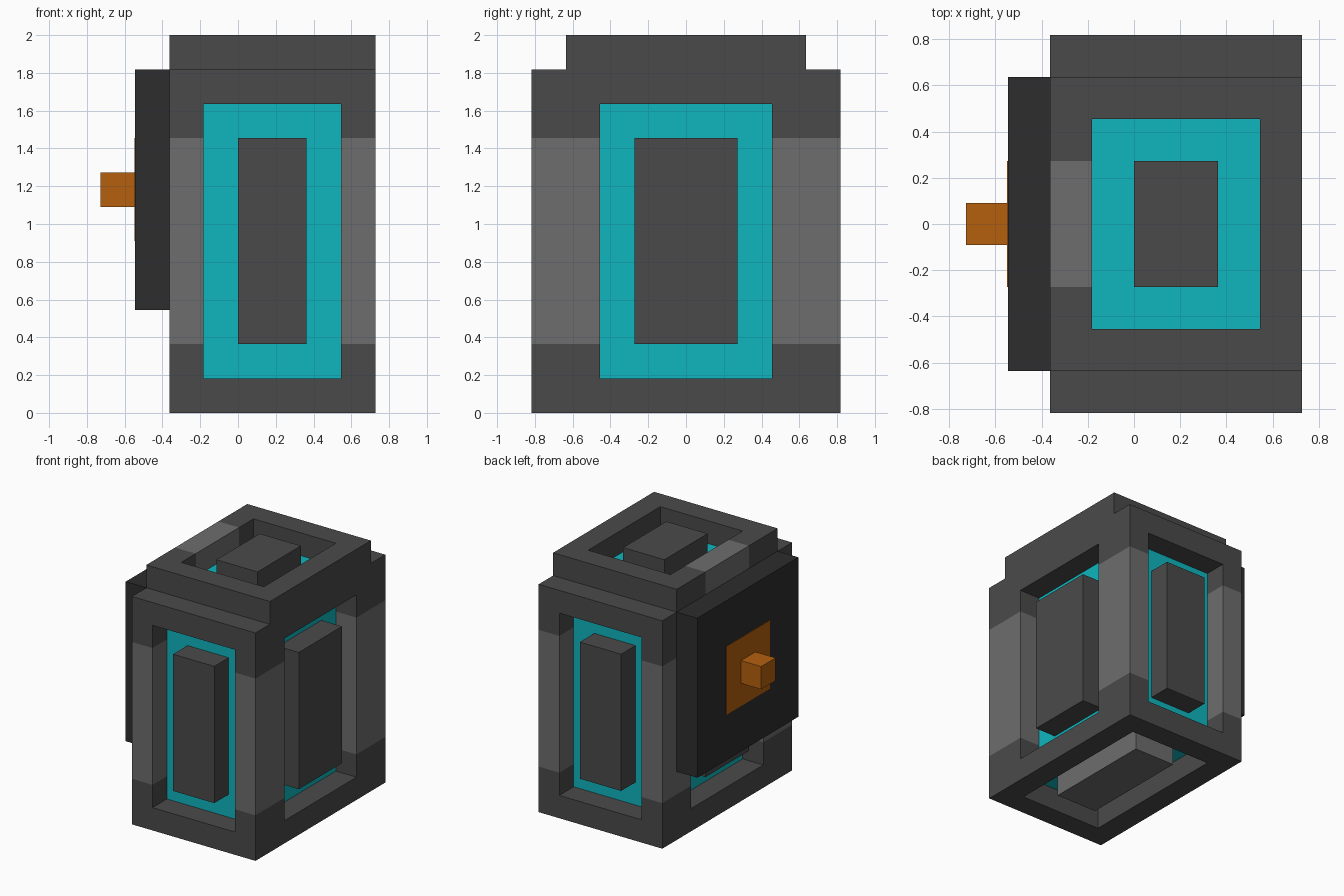
import bpy
import bmesh
from mathutils import Vector

cube = bpy.data.objects.get("Cube")
if cube:
    bpy.data.objects.remove(cube, do_unlink=True)

U = 2 / 11  # one block unit; the model is 11 units tall


def material(name, hex_code):
    """Flat material from an sRGB hex colour."""
    rgb = []
    for i in (0, 2, 4):
        c = int(hex_code[i:i + 2], 16) / 255
        rgb.append(c / 12.92 if c <= 0.04045 else ((c + 0.055) / 1.055) ** 2.4)
    mat = bpy.data.materials.new(name)
    mat.use_nodes = True
    bsdf = mat.node_tree.nodes["Principled BSDF"]
    bsdf.inputs["Base Color"].default_value = (*rgb, 1)
    bsdf.inputs["Roughness"].default_value = 0.8
    mat.diffuse_color = (*rgb, 1)
    return mat


DARK = material("dark grey", "4a4a4a")
LIGHT = material("light grey", "6d6d6d")
CYAN = material("cyan", "0eb6be")
BLACK = material("charcoal", "2d2d2d")
ORANGE = material("orange", "b5600f")


def box(name, mat, x, y, z):
    """Box spanning the (low, high) ranges, given in block units."""
    lo, hi = (Vector(v) * U for v in zip(x, y, z))
    bm = bmesh.new()
    bmesh.ops.create_cube(bm, size=1)
    for v in bm.verts:
        v.co = Vector((lo[i] + (v.co[i] + 0.5) * (hi[i] - lo[i]) for i in range(3)))
    mesh = bpy.data.meshes.new(name)
    bm.to_mesh(mesh)
    bm.free()
    mesh.materials.append(mat)
    obj = bpy.data.objects.new(name, mesh)
    bpy.context.collection.objects.link(obj)
    return obj


def span(sign, a, b):
    """Range a..b, mirrored when sign is -1."""
    return (a, b) if sign > 0 else (-b, -a)


# Glowing core, seen at the bottom of every recess
box("core", CYAN, (-1, 3), (-3.5, 3.5), (1, 10))

SIDES_X = {"left": (3, 4), "right": (-2, -1)}
SIDES_Y = {"front": -1, "back": 1}

# Corner posts: dark ends with a light middle
for xn, x in SIDES_X.items():
    for yn, s in SIDES_Y.items():
        y = span(s, 2.5, 4.5)
        box(f"{yn}_{xn}_post_foot", DARK, x, y, (0, 2))
        box(f"{yn}_{xn}_post", LIGHT, x, y, (2, 8))
        box(f"{yn}_{xn}_post_head", DARK, x, y, (8, 10))

# Lower and upper beams between the posts
for level, z in {"lower": (0, 1), "upper": (9, 10)}.items():
    for yn, s in SIDES_Y.items():
        box(f"{yn}_{level}_beam", DARK, (-1, 3), span(s, 3.5, 4.5), z)
    for xn, x in SIDES_X.items():
        box(f"{xn}_{level}_beam", DARK, x, (-2.5, 2.5), z)

# Raised rim on top, with a light section on the right rail
for yn, s in SIDES_Y.items():
    box(f"{yn}_top_rail", DARK, (-1, 3), span(s, 2.5, 3.5), (10, 11))
    box(f"{yn}_right_top_rail", DARK, (-2, -1), span(s, 1.5, 3.5), (10, 11))
box("left_top_rail", DARK, (3, 4), (-3.5, 3.5), (10, 11))
box("right_top_rail_light", LIGHT, (-2, -1), (-1.5, 1.5), (10, 11))

# Blocks standing in the recesses, flush with the frame
for yn, s in SIDES_Y.items():
    box(f"{yn}_block", DARK, (0, 2), span(s, 3.5, 4.5), (2, 8))
for xn, x in SIDES_X.items():
    box(f"{xn}_block", DARK, x, (-1.5, 1.5), (2, 8))
box("top_block", DARK, (0, 2), (-1.5, 1.5), (10, 11))
box("bottom_block", LIGHT, (0, 2), (-2.5, 2.5), (0, 1))

# Side panel with an orange plate and knob
box("side_panel", BLACK, (-3, -2), (-3.5, 3.5), (3, 10))
box("panel_plate", ORANGE, (-3.02, -3), (-1.5, 1.5), (5, 8))
box("panel_knob", ORANGE, (-4, -3), (-0.5, 0.5), (6, 7))
